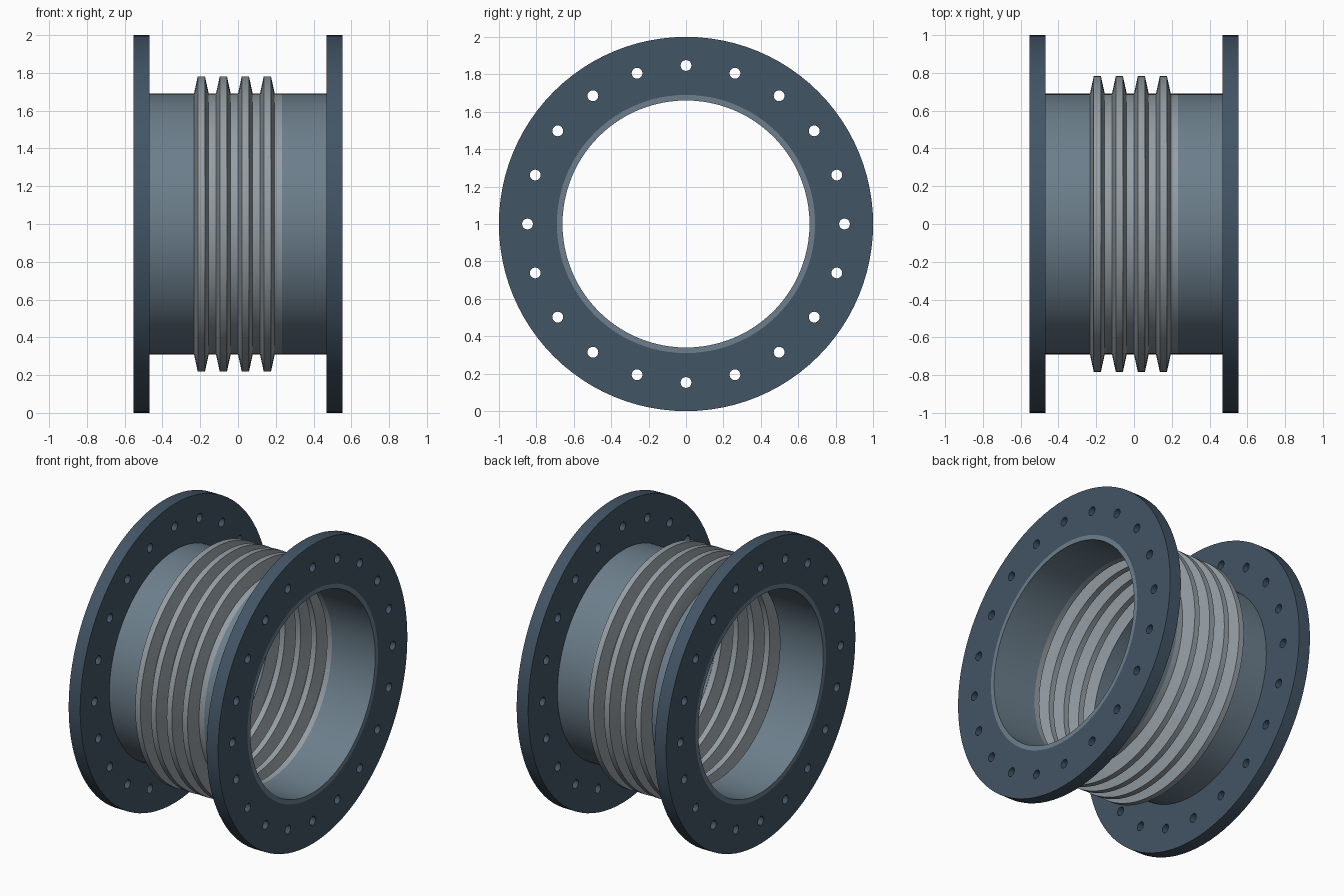
import bpy, bmesh
from math import pi, sin, cos, tau, radians

if "Cube" in bpy.data.objects:
    bpy.data.objects.remove(bpy.data.objects["Cube"])

SEG = 96
AXIS_Z = 1.0


def material(name, rgb):
    m = bpy.data.materials.new(name)
    m.diffuse_color = (*rgb, 1)
    m.use_nodes = True
    m.node_tree.nodes["Principled BSDF"].inputs["Base Color"].default_value = m.diffuse_color
    return m


FLANGE = material("flange_paint", (0.055, 0.09, 0.13))
PIPE = material("pipe_steel", (0.15, 0.21, 0.26))
BELLOWS = material("bellows_steel", (0.30, 0.34, 0.37))


def finish(ob, mat):
    ob.data.materials.clear()
    ob.data.materials.append(mat)
    bpy.ops.object.select_all(action='DESELECT')
    ob.select_set(True)
    bpy.context.view_layer.objects.active = ob
    bpy.ops.object.shade_smooth_by_angle(angle=radians(30))


def lathe(name, profile, mat):
    """Revolve a closed (x, radius) outline around the x axis."""
    bm = bmesh.new()
    rings = [[bm.verts.new((x, r * cos(tau * i / SEG), AXIS_Z + r * sin(tau * i / SEG)))
              for i in range(SEG)] for x, r in profile]
    for a, b in zip(rings, rings[1:] + rings[:1]):
        for i in range(SEG):
            j = (i + 1) % SEG
            bm.faces.new((a[i], a[j], b[j], b[i]))
    bmesh.ops.recalc_face_normals(bm, faces=bm.faces)
    me = bpy.data.meshes.new(name)
    bm.to_mesh(me)
    bm.free()
    ob = bpy.data.objects.new(name, me)
    bpy.context.collection.objects.link(ob)
    finish(ob, mat)


def circle(curve, cx, cy, r, n):
    s = curve.splines.new('POLY')
    s.points.add(n - 1)
    for i, p in enumerate(s.points):
        p.co = (cx + r * cos(tau * i / n), cy + r * sin(tau * i / n), 0, 1)
    s.use_cyclic_u = True


def flange(name, x):
    """Flat ring with 20 bolt holes, from a filled and extruded 2D curve."""
    cu = bpy.data.curves.new(name, 'CURVE')
    cu.dimensions = '2D'
    cu.fill_mode = 'BOTH'
    cu.extrude = 0.0425
    circle(cu, 0, 0, 1.0, SEG)
    circle(cu, 0, 0, 0.69, SEG)
    for k in range(20):
        circle(cu, 0.847 * cos(tau * k / 20), 0.847 * sin(tau * k / 20), 0.029, 20)
    ob = bpy.data.objects.new(name, cu)
    bpy.context.collection.objects.link(ob)
    ob.location = (x, 0, AXIS_Z)
    ob.rotation_euler = (0, pi / 2, 0)
    bpy.ops.object.select_all(action='DESELECT')
    ob.select_set(True)
    bpy.context.view_layer.objects.active = ob
    bpy.ops.object.convert(target='MESH')
    ob = bpy.context.view_layer.objects.active
    # weld caps to walls
    bm = bmesh.new()
    bm.from_mesh(ob.data)
    bmesh.ops.remove_doubles(bm, verts=bm.verts, dist=1e-5)
    bmesh.ops.recalc_face_normals(bm, faces=bm.faces)
    bm.to_mesh(ob.data)
    bm.free()
    finish(ob, FLANGE)


# End flanges and pipe stubs
for side, s in (("left", -1), ("right", 1)):
    flange(side + "_flange", s * 0.5105)
    lathe(side + "_pipe", [(s * 0.553, 0.66), (s * 0.553, 0.69),
                           (s * 0.233, 0.69), (s * 0.233, 0.66)], PIPE)

# Bellows with four trapezoid convolutions
outer = []
for k in range(4):
    x = -0.233 + 0.1165 * k
    outer += [(x, 0.69), (x + 0.02, 0.782), (x + 0.058, 0.782), (x + 0.078, 0.69)]
outer.append((0.233, 0.69))
inner = [(x, r - 0.028) for x, r in reversed(outer)]
lathe("bellows", outer + inner, BELLOWS)
